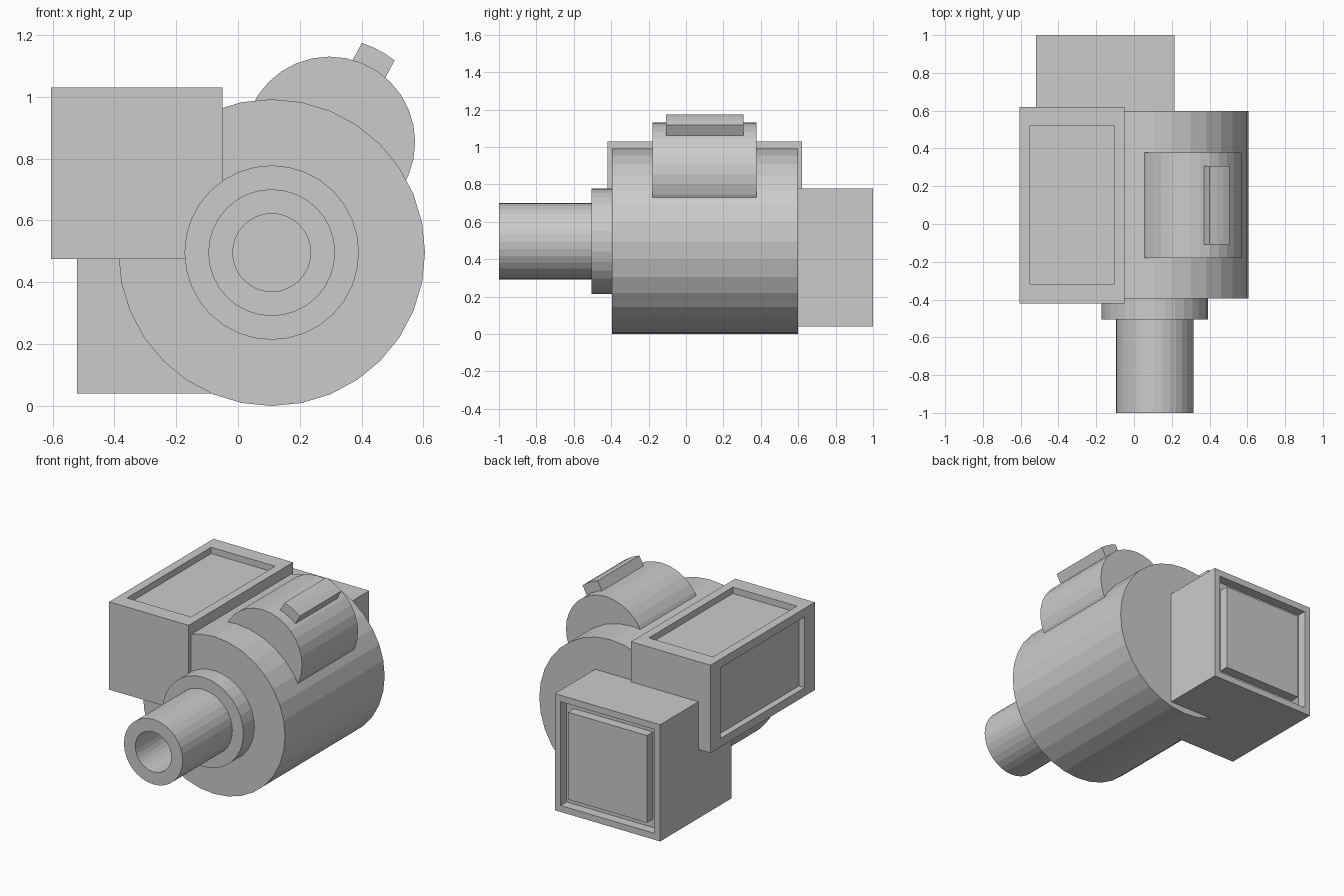
import bpy, bmesh
from math import sin, cos, pi, radians
from mathutils import Vector

if "Cube" in bpy.data.objects:
    bpy.data.objects.remove(bpy.data.objects["Cube"])


def finish(bm, name):
    bmesh.ops.recalc_face_normals(bm, faces=bm.faces[:])
    mesh = bpy.data.meshes.new(name)
    bm.to_mesh(mesh)
    bm.free()
    obj = bpy.data.objects.new(name, mesh)
    bpy.context.collection.objects.link(obj)
    return obj


def prism(points, y0, y1):
    """Extrude an (x, z) profile along y."""
    bm = bmesh.new()
    face = bm.faces.new([bm.verts.new((x, y0, z)) for x, z in points])
    new = bmesh.ops.extrude_face_region(bm, geom=[face], use_keep_orig=True)["geom"]
    verts = [g for g in new if isinstance(g, bmesh.types.BMVert)]
    bmesh.ops.translate(bm, verts=verts, vec=(0, y1 - y0, 0))
    bmesh.ops.recalc_face_normals(bm, faces=bm.faces[:])
    return bm


def circle(cx, cz, r, n=32):
    return [(cx + r * cos(2 * pi * i / n), cz + r * sin(2 * pi * i / n)) for i in range(n)]


def rect(x0, x1, z0, z1):
    return [(x0, z0), (x1, z0), (x1, z1), (x0, z1)]


def steps(bm, normal, *moves):
    """Inset (scale) and push (distance) the face pointing along normal, once per move."""
    normal = Vector(normal)
    face = max(bm.faces, key=lambda f: f.normal.dot(normal) + 0.01 * f.calc_area())
    for scale, push in moves:
        for s, d in ((scale, 0), (1, push)):
            face = bmesh.ops.extrude_discrete_faces(bm, faces=[face])["faces"][0]
            c = face.calc_center_median()
            for v in face.verts:
                v.co = c + (v.co - c) * s + normal * d
    bm.normal_update()


# Main drum, collar and hollow spout share one axis
CX, CZ = 0.109, 0.496
finish(prism(circle(CX, CZ, 0.496), -0.395, 0.598), "main_drum")
finish(prism(circle(CX, CZ, 0.282), -0.505, -0.35), "collar")
spout = prism(circle(CX, CZ, 0.205), -1.0, -0.35)
steps(spout, (0, -1, 0), (0.126 / 0.205, -0.5))
finish(spout, "spout")

# Upper drum sunk into the main one
UX, UZ = 0.296, 0.853
finish(prism(circle(UX, UZ, 0.277), -0.18, 0.378), "upper_drum")

# Tab on the upper drum, with a curved outer face
tilt = radians(61.7)
radial = Vector((cos(tilt), sin(tilt)))
side = Vector((-sin(tilt), cos(tilt)))
local = [(0.24, -0.06)] + [((0.338**2 - t * t) ** 0.5, t) for t in (-0.06, -0.02, 0.02, 0.06)] + [(0.24, 0.06)]
finish(prism([Vector((UX, UZ)) + radial * r + side * t for r, t in local], -0.108, 0.308), "tab")

# Upper box with recessed panels on the top and left
upper = prism(rect(-0.605, -0.05, 0.476, 1.03), -0.42, 0.62)
for n in ((0, 0, 1), (-1, 0, 0)):
    steps(upper, n, (0.805, -0.04))
finish(upper, "upper_box")

# Rear box with a recess and raised block on its back
rear = prism(rect(-0.52, 0.215, 0.041, 0.777), 0.29, 1.0)
steps(rear, (0, 1, 0), (0.89, -0.06), (0.84, 0.06))
finish(rear, "rear_box")
